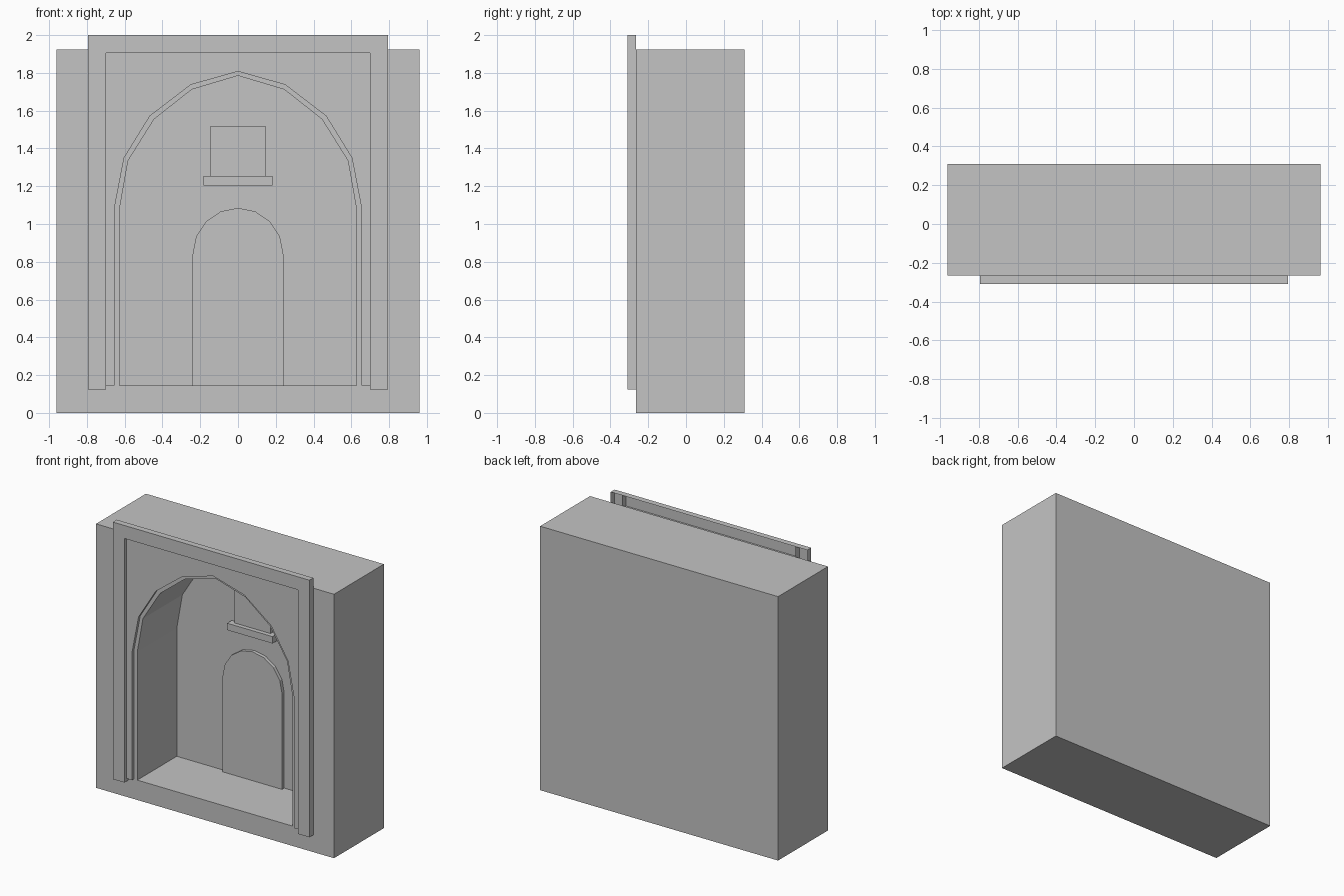
import bpy, bmesh, math

if "Cube" in bpy.data.objects:
    bpy.data.objects.remove(bpy.data.objects["Cube"])

stone = bpy.data.materials.new("grey stone")
stone.diffuse_color = (0.55, 0.55, 0.55, 1)
stone.use_nodes = True
stone.node_tree.nodes["Principled BSDF"].inputs["Base Color"].default_value = stone.diffuse_color

FRONT, BACK = -0.265, 0.31      # faces of the main block
NICHE_Y = 0.19                  # back wall of the niche
FLOOR = 0.145                   # niche floor height


def prism(name, profile, y0, y1, open_back=False):
    """Extrude an (x, z) profile from y0 to y1."""
    bm = bmesh.new()
    a = [bm.verts.new((x, y0, z)) for x, z in profile]
    b = [bm.verts.new((x, y1, z)) for x, z in profile]
    n = len(a)
    bm.faces.new(a)
    back = bm.faces.new(b[::-1])
    for i in range(n):
        j = (i + 1) % n
        bm.faces.new((a[j], a[i], b[i], b[j]))
    bmesh.ops.recalc_face_normals(bm, faces=bm.faces[:])
    if open_back:
        bmesh.ops.delete(bm, geom=[back], context='FACES_ONLY')
    me = bpy.data.meshes.new(name)
    bm.to_mesh(me)
    bm.free()
    me.materials.append(stone)
    ob = bpy.data.objects.new(name, me)
    bpy.context.collection.objects.link(ob)
    return ob


def rect(x0, x1, z0, z1):
    return [(x0, z0), (x1, z0), (x1, z1), (x0, z1)]


def arch(half):
    """Mirror a right half (foot to crown) into a full arch outline."""
    return half + [(-x, z) for x, z in half[-2::-1]]


inner_arch = arch([(0.627, FLOOR), (0.627, 1.08), (0.582, 1.335), (0.444, 1.555),
                   (0.245, 1.712), (0, 1.785)])
outer_arch = arch([(0.655, FLOOR), (0.655, 1.08), (0.603, 1.35), (0.466, 1.572),
                   (0.25, 1.737), (0, 1.808)])
door_arch = arch([(0.24, FLOOR)] +
                 [(0.24 * math.cos(t), 0.84 + 0.245 * math.sin(t))
                  for t in (math.pi / 8 * i for i in range(5))])

# Main block with the arched niche cut into it
block = prism("wall_block", rect(-0.96, 0.96, 0, 1.925), FRONT, BACK)
cutter = prism("niche_cutter", inner_arch, FRONT - 0.2, NICHE_Y)
cutter.hide_render = True
mod = block.modifiers.new("niche", 'BOOLEAN')
mod.operation = 'DIFFERENCE'
mod.solver = 'EXACT'
mod.object = cutter
bpy.context.view_layer.update()
cut = bpy.data.meshes.new_from_object(
    block.evaluated_get(bpy.context.evaluated_depsgraph_get()))
block.modifiers.clear()
block.data = cut
bpy.data.objects.remove(cutter)

# Thin panel around the arch
prism("arch_panel", [(0.70, FLOOR), (0.70, 1.905), (-0.70, 1.905), (-0.70, FLOOR)]
      + outer_arch[::-1], FRONT - 0.02, FRONT)

# Raised outer frame, hollow at the back
for side, s in (("left", -1), ("right", 1)):
    prism("frame_post_" + side, rect(s * 0.70, s * 0.793, 0.125, 2.0),
          -0.31, FRONT, open_back=True)
prism("frame_lintel", rect(-0.70, 0.70, 1.905, 2.0), -0.31, FRONT, open_back=True)

# Door, window and sill on the niche wall
prism("door", door_arch, NICHE_Y - 0.025, NICHE_Y)
prism("window", rect(-0.145, 0.145, 1.255, 1.52), NICHE_Y - 0.022, NICHE_Y)
prism("window_sill", rect(-0.183, 0.183, 1.205, 1.255), NICHE_Y - 0.054, NICHE_Y)
